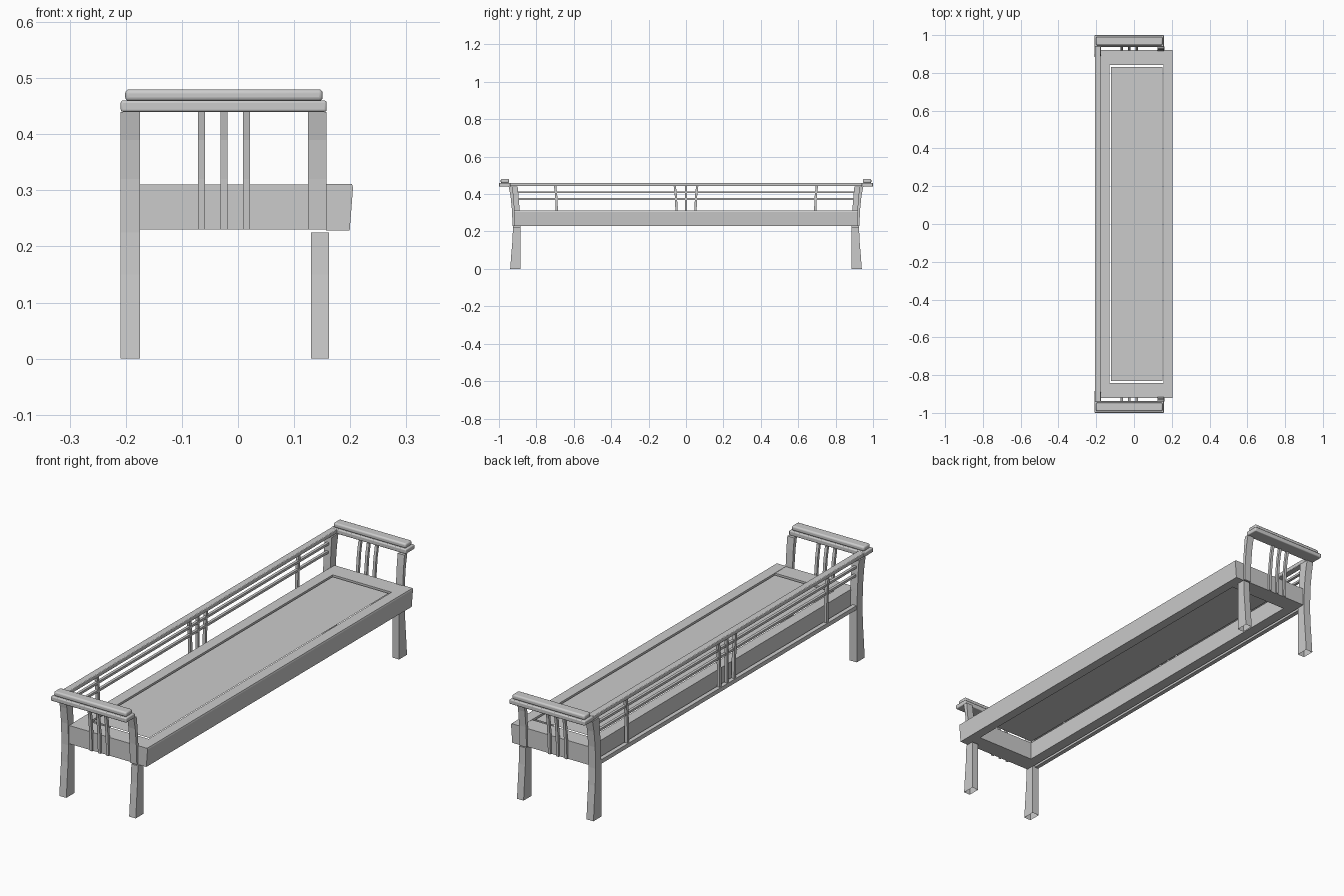
import bpy, bmesh

cube = bpy.data.objects.get("Cube")
if cube:
    bpy.data.objects.remove(cube)

# One plain grey for the whole bench
grey = bpy.data.materials.new("plain grey")
grey.use_nodes = True
grey.diffuse_color = (0.6, 0.6, 0.6, 1)
grey.node_tree.nodes["Principled BSDF"].inputs["Base Color"].default_value = (0.6, 0.6, 0.6, 1)


def finish(name, bm, bevel=0):
    mesh = bpy.data.meshes.new(name)
    bm.to_mesh(mesh)
    bm.free()
    mesh.materials.append(grey)
    obj = bpy.data.objects.new(name, mesh)
    bpy.context.collection.objects.link(obj)
    if bevel:
        mod = obj.modifiers.new("soft edges", 'BEVEL')
        mod.width = bevel
        mod.segments = 3
    return obj


def loft(name, sections, bottom=True, bevel=0):
    """Stack of rectangles: (z, x0, x1, y0, y1) from the bottom up."""
    bm = bmesh.new()
    rings = []
    for z, x0, x1, y0, y1 in sections:
        rings.append([bm.verts.new((x, y, z)) for x, y in
                      ((x0, y0), (x1, y0), (x1, y1), (x0, y1))])
    for a, b in zip(rings, rings[1:]):
        for i in range(4):
            j = (i + 1) % 4
            bm.faces.new((a[i], a[j], b[j], b[i]))
    if bottom:
        bm.faces.new(rings[0][::-1])
    bm.faces.new(rings[-1])
    bmesh.ops.recalc_face_normals(bm, faces=bm.faces[:])
    return finish(name, bm, bevel)


def box(name, x, y, z, bevel=0):
    return loft(name, [(z[0], *x, *y), (z[1], *x, *y)], bevel=bevel)


def post(name, x, profile, side, bottom=True):
    """Upright with a curved side profile (z, inner y, outer y), at one end."""
    return loft(name, [(z, *x, *sorted((side * a, side * b))) for z, a, b in profile], bottom)


# Seat frame
loft("seat_front_rail", [(0.228, 0.157, 0.199, -0.92, 0.92),
                         (0.305, 0.157, 0.205, -0.92, 0.92),
                         (0.311, 0.157, 0.203, -0.92, 0.92)])
box("seat_back_rail", (-0.177, -0.13), (-0.92, 0.92), (0.23, 0.31))

# Seat panel, a single sheet
bm = bmesh.new()
bm.faces.new([bm.verts.new((x, y, 0.308)) for x, y in
              ((-0.122, -0.83), (0.15, -0.83), (0.15, 0.83), (-0.122, 0.83))])
finish("seat_panel", bm)

# Curves of the uprights, as seen from the side
leg_curve = [(0, 0.885, 0.94), (0.08, 0.885, 0.934), (0.15, 0.885, 0.928), (0.225, 0.885, 0.925)]
arm_curve = [(0.23, 0.915, 0.927), (0.32, 0.917, 0.931), (0.39, 0.922, 0.938), (0.44, 0.928, 0.948)]
back_curve = leg_curve + [(0.32, 0.89, 0.928), (0.39, 0.895, 0.936), (0.44, 0.9, 0.946)]

for side, end in ((-1, "right_end"), (1, "left_end")):
    box("seat_end_rail_" + end, (-0.13, 0.157), sorted((side * 0.842, side * 0.92)), (0.23, 0.31))
    post("front_leg_" + end, (0.13, 0.162), leg_curve, side, False)
    post("back_leg_" + end, (-0.209, -0.175), back_curve, side, False)
    post("arm_post_" + end, (0.125, 0.158), arm_curve, side)
    for i, x in enumerate((-0.065, -0.025, 0.015)):
        slat = [(z, b - 0.012, b) for z, a, b in arm_curve]
        post(f"arm_slat_{i + 1}_{end}", (x - 0.006, x + 0.006), slat, side)
    # Two-layer armrest
    box("armrest_base_" + end, (-0.209, 0.158), sorted((side * 0.938, side)), (0.44, 0.46), 0.004)
    box("armrest_cap_" + end, (-0.201, 0.151), sorted((side * 0.946, side * 0.991)),
        (0.459, 0.48), 0.007)

# Backrest rails
box("back_top_rail", (-0.207, -0.177), (-0.94, 0.94), (0.442, 0.46), 0.003)
box("back_bottom_rail", (-0.207, -0.188), (-0.89, 0.89), (0.23, 0.248))
for i, z in enumerate((0.374, 0.41)):
    box(f"back_middle_rail_{i + 1}", (-0.199, -0.187), (-0.9, 0.9), (z - 0.005, z + 0.005))

# Backrest slats, bowing outwards at the top
for i, y in enumerate((-0.69, -0.05, 0, 0.05, 0.69)):
    lean = (y > 0) - (y < 0)
    sections = []
    for z, shift in ((0.24, 0), (0.32, 0.001), (0.39, 0.004), (0.445, 0.01)):
        c = y + lean * shift
        sections.append((z, -0.203, -0.19, c - 0.006, c + 0.006))
    loft(f"back_slat_{i + 1}", sections)

# Smooth the rounded armrests, keep corners sharp
bpy.ops.object.select_all(action='DESELECT')
for obj in bpy.context.collection.objects:
    if obj.name.startswith("armrest"):
        obj.select_set(True)
        bpy.context.view_layer.objects.active = obj
bpy.ops.object.shade_smooth_by_angle()
